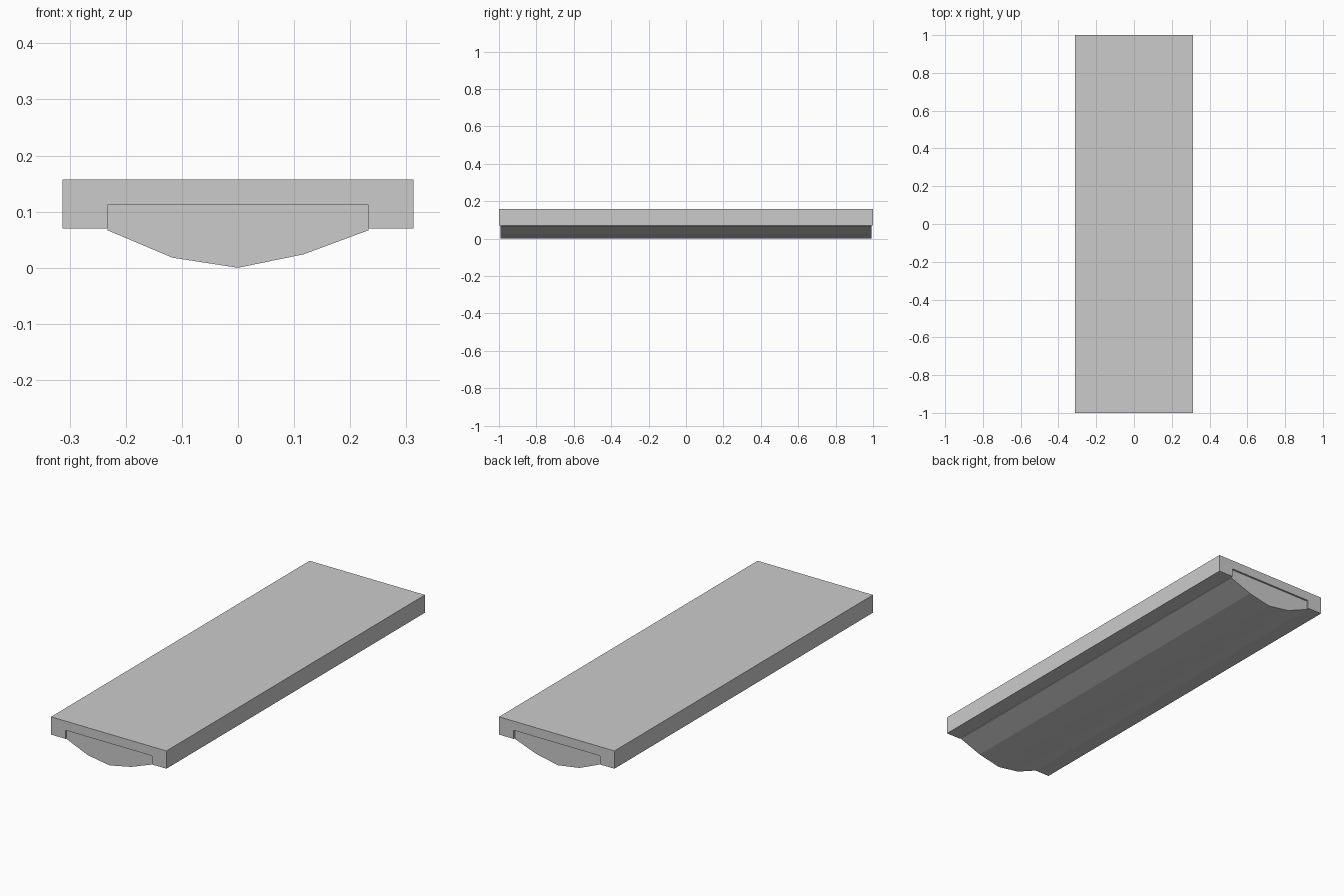
import bpy, bmesh

if "Cube" in bpy.data.objects:
    bpy.data.objects.remove(bpy.data.objects["Cube"])


def extrude_profile(name, profile, y0, y1):
    """Make a solid from an (x, z) outline extruded along y."""
    bm = bmesh.new()
    face = bm.faces.new([bm.verts.new((x, y0, z)) for x, z in profile])
    ext = bmesh.ops.extrude_face_region(bm, geom=[face])
    moved = [g for g in ext["geom"] if isinstance(g, bmesh.types.BMVert)]
    bmesh.ops.translate(bm, verts=moved, vec=(0, y1 - y0, 0))
    bmesh.ops.recalc_face_normals(bm, faces=bm.faces)
    mesh = bpy.data.meshes.new(name)
    bm.to_mesh(mesh)
    bm.free()
    obj = bpy.data.objects.new(name, mesh)
    bpy.context.collection.objects.link(obj)
    return obj


# Housing: flat slab with a channel along its underside
W, C = 0.3125, 0.233
half = [(W, 0.157), (W, 0.07), (C, 0.07), (C, 0.112)]
housing = half + [(-x, z) for x, z in reversed(half)]
extrude_profile("housing", housing, -1.0, 1.0)

# Diffuser: faceted bulge set into the channel, ends slightly recessed
diffuser = [(C, 0.112), (C, 0.067), (0.117, 0.024), (0.0, 0.0),
            (-0.117, 0.018), (-C, 0.067), (-C, 0.112)]
extrude_profile("diffuser", diffuser, -0.993, 0.991)
